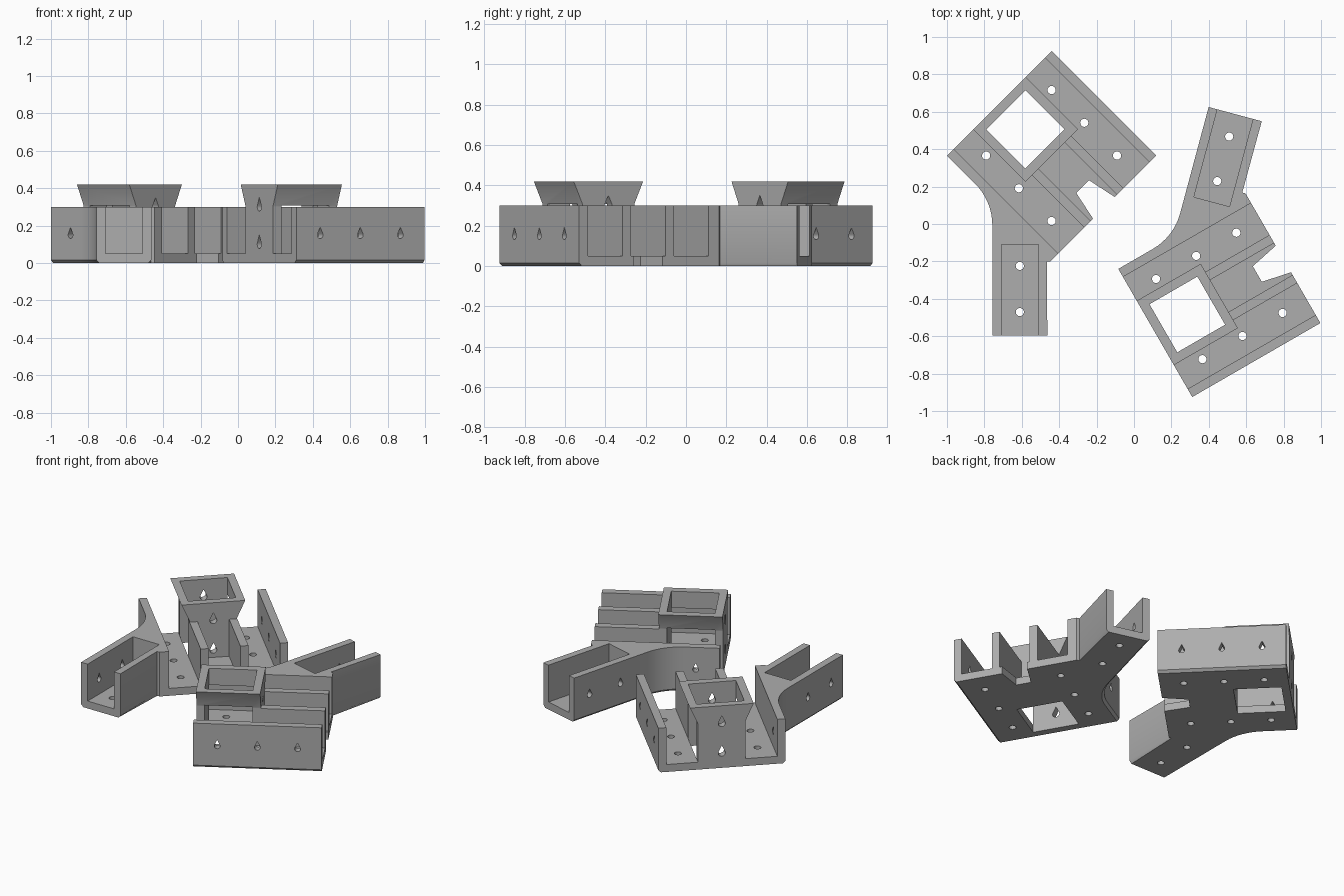
import bpy, bmesh, math
from mathutils import Vector, Matrix

cube = bpy.data.objects.get("Cube")
if cube:
    bpy.data.objects.remove(cube, do_unlink=True)

SIDE, WALL, TUBE, H = 0.791, 0.05, 0.197, 0.3
MID = SIDE / 2
OUT = WALL + TUBE            # channel side of the inner walls
GAP = OUT + WALL             # middle side of the inner walls
ROWS = (0.148, MID, 0.643)   # screw spacing along a channel

grey = bpy.data.materials.new("grey plastic")
grey.use_nodes = True
colour = (0.42, 0.42, 0.42, 1)
grey.diffuse_color = colour
grey.node_tree.nodes["Principled BSDF"].inputs["Base Color"].default_value = colour


def prism(name, points, push, chamfer=None):
    """Extrude a flat outline along a vector."""
    bm = bmesh.new()
    face = bm.faces.new([bm.verts.new(p) for p in points])
    new = bmesh.ops.extrude_face_region(bm, geom=[face])["geom"]
    moved = [g for g in new if isinstance(g, bmesh.types.BMVert)]
    bmesh.ops.translate(bm, verts=moved, vec=push)
    bmesh.ops.recalc_face_normals(bm, faces=bm.faces)
    if chamfer:
        edges = [e for e in bm.edges if chamfer(e)]
        bmesh.ops.bevel(bm, geom=edges, offset=0.016, segments=1,
                        affect='EDGES', clamp_overlap=False)
    mesh = bpy.data.meshes.new(name)
    bm.to_mesh(mesh)
    bm.free()
    obj = bpy.data.objects.new(name, mesh)
    bpy.context.collection.objects.link(obj)
    return obj


def box(u0, u1, v0, v1, z0, z1):
    return prism("cutter", [(u0, v0, z0), (u1, v0, z0), (u1, v1, z0), (u0, v1, z0)],
                 (0, 0, z1 - z0))


def combine(obj, other, operation='DIFFERENCE'):
    """Apply a boolean and remove the helper."""
    other.hide_render = True
    mod = obj.modifiers.new("boolean", 'BOOLEAN')
    mod.operation, mod.object, mod.solver = operation, other, 'EXACT'
    bpy.context.view_layer.update()
    deps = bpy.context.evaluated_depsgraph_get()
    mesh = bpy.data.meshes.new_from_object(obj.evaluated_get(deps))
    obj.modifiers.clear()
    obj.data = mesh
    bpy.data.objects.remove(other, do_unlink=True)


def round_hole(centre, r=0.022):
    ring = [2 * math.pi * i / 16 for i in range(16)]
    return prism("cutter", [(centre.x + r * math.cos(a), centre.y + r * math.sin(a), -0.1)
                            for a in ring], (0, 0, 0.22))


def drop_hole(start, push, r=0.018):
    """Teardrop hole with its point upwards."""
    side = Vector(push).cross(Vector((0, 0, 1))).normalized()
    up = Vector((0, 0, 1))
    angles = [math.radians(150 + 240 * i / 12) for i in range(13)]
    pts = [start + side * r * math.cos(a) + up * r * math.sin(a) for a in angles]
    pts.append(start + up * r * 2.3)
    return prism("cutter", pts, push)


# Footprint: square block, angled arm with a rounded inside corner, end notch
along = Vector((1, -1, 0)).normalized()
across = Vector((-1, -1, 0)).normalized()
arm_end = Vector((0.955, -0.404, 0))
left_end, right_end = arm_end + across * 0.147, arm_end - across * 0.147
tangent = 0.13
radius = tangent / math.tan(math.pi / 8)
start_u = left_end.x + left_end.y - tangent
arc = [(start_u + radius * math.sin(a), radius * (math.cos(a) - 1))
       for a in (math.pi / 4 * i / 8 for i in range(9))]
outline = [(0, 0)] + arc + [left_end.xy, right_end.xy, (0.778, -0.022), (SIDE, -0.009),
           (SIDE, MID - 0.082), (0.63, MID - 0.048), (0.63, MID + 0.048),
           (SIDE, MID + 0.082), (SIDE, SIDE), (0, SIDE)]


def long_bottom_edge(e):
    a, b = (v.co for v in e.verts)
    if max(a.z, b.z) > 0.001 or e.calc_length() < 0.02:
        return False
    if min(a.x - a.y, b.x - b.y) > 1.3:
        return False
    return (a.y + b.y) / 2 > SIDE - 0.001 or max(a.y, b.y) < 0.001


bracket = prism("left_bracket", [(p[0], p[1], 0) for p in outline], (0, 0, H),
                long_bottom_edge)

# Two channels, and the space between their inner walls
for v in (WALL, SIDE - OUT):
    combine(bracket, box(-0.1, 0.9, v, v + TUBE, WALL, 0.305))
combine(bracket, box(MID, 0.9, GAP, SIDE - GAP, WALL, 0.5))

# Arm channel
near, far = arm_end + along * 0.1, arm_end - along * 0.485
half = across * TUBE / 2
pocket = [near + half, near - half, far - half, far + half]
combine(bracket, prism("cutter", [p + Vector((0, 0, WALL)) for p in pocket], (0, 0, 0.5)))

# Upright socket with flared sides, opened right through
socket = [(OUT, 0.2), (SIDE - OUT, 0.2), (SIDE - OUT, 0.308),
          (SIDE - TUBE, 0.42), (TUBE, 0.42), (OUT, 0.308)]
combine(bracket, prism("socket", [(0, v, z) for v, z in socket], (MID, 0, 0)), 'UNION')
combine(bracket, box(WALL, MID - WALL, OUT, SIDE - OUT, -0.1, 0.5))

# Screw holes in floors, outer walls, socket and arm
for u in ROWS:
    for v in (ROWS[0], ROWS[2]):
        combine(bracket, round_hole(Vector((u, v, 0))))
    combine(bracket, drop_hole(Vector((u, SIDE - 0.1, 0.15)), (0, 0.2, 0)))
combine(bracket, drop_hole(Vector((ROWS[0], -0.1, 0.15)), (0, 0.2, 0)))
for z in (0.1, 0.3):
    combine(bracket, drop_hole(Vector((-0.1, MID, z)), (0.6, 0, 0), 0.022))
for d in (0.124, 0.371):
    spot = arm_end - along * d
    combine(bracket, round_hole(spot))
    combine(bracket, drop_hole(spot + across * 0.07 + Vector((0, 0, 0.15)), across * 0.13))

# Mirrored partner
partner = bpy.data.objects.new("right_bracket", bracket.data.copy())
bpy.context.collection.objects.link(partner)


def place(obj, origin, angle, flip):
    turn = Matrix.Rotation(math.radians(angle), 4, 'Z')
    mirror = Matrix.Diagonal((1, -1 if flip else 1, 1, 1))
    obj.data.transform(Matrix.Translation(origin) @ turn @ mirror)
    if flip:
        obj.data.flip_normals()
    obj.data.materials.clear()
    obj.data.materials.append(grey)


place(bracket, (-1.0, 0.366, 0), -45, False)
place(partner, (-0.084, -0.24, 0), 30, True)

bpy.ops.object.select_all(action='DESELECT')
for obj in (bracket, partner):
    obj.select_set(True)
bpy.context.view_layer.objects.active = bracket
bpy.ops.object.shade_smooth_by_angle(angle=0.5)
